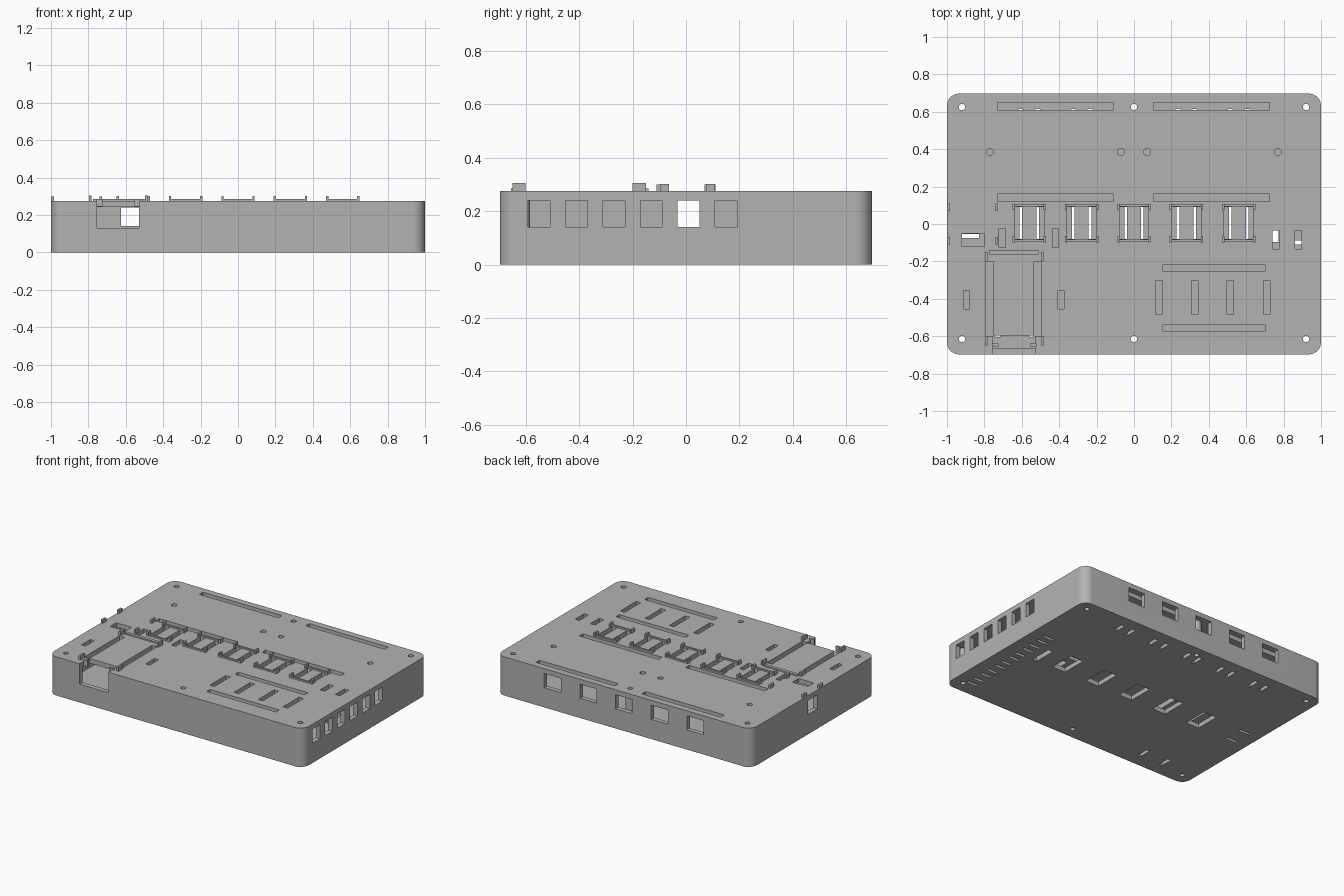
import bpy, bmesh
from mathutils import Matrix

cube = bpy.data.objects.get("Cube")
if cube:
    bpy.data.objects.remove(cube)

gray = bpy.data.materials.new("plain_gray")
gray.use_nodes = True
COLOR = (0.45, 0.45, 0.45, 1)
gray.diffuse_color = COLOR
gray.node_tree.nodes["Principled BSDF"].inputs["Base Color"].default_value = COLOR

TOP, WALL = 0.275, 0.033
COLUMNS = [-0.56, -0.28, 0, 0.28, 0.56]
SCREWS = [(x, y) for x in (-0.92, 0, 0.92) for y in (-0.615, 0.625)]


def box(bm, x0, x1, y0, y1, z0, z1):
    m = Matrix.Translation(((x0 + x1) / 2, (y0 + y1) / 2, (z0 + z1) / 2))
    m = m @ Matrix.Diagonal((x1 - x0, y1 - y0, z1 - z0, 1))
    return bmesh.ops.create_cube(bm, size=1, matrix=m)["verts"]


def rod(bm, x, y, r, z0, z1):
    m = Matrix.Translation((x, y, (z0 + z1) / 2))
    bmesh.ops.create_cone(bm, cap_ends=True, segments=24, radius1=r, radius2=r,
                          depth=z1 - z0, matrix=m)


def finish(bm, name):
    me = bpy.data.meshes.new(name)
    bm.to_mesh(me)
    bm.free()
    me.materials.append(gray)
    ob = bpy.data.objects.new(name, me)
    bpy.context.collection.objects.link(ob)
    return ob


def rounded_block(name, hx, hy, z0, z1, r):
    bm = bmesh.new()
    box(bm, -hx, hx, -hy, hy, z0, z1)
    edges = [e for e in bm.edges if abs(e.verts[0].co.z - e.verts[1].co.z) > 0.01]
    bmesh.ops.bevel(bm, geom=edges, offset=r, segments=10, profile=0.5, affect='EDGES')
    return finish(bm, name)


def subtract(ob, bm, name):
    cutter = bm if isinstance(bm, bpy.types.Object) else finish(bm, name)
    cutter.hide_render = True
    mod = ob.modifiers.new(name, 'BOOLEAN')
    mod.operation, mod.solver, mod.object = 'DIFFERENCE', 'EXACT', cutter
    mod.use_self = True
    bpy.context.view_layer.objects.active = ob
    bpy.ops.object.modifier_apply(modifier=name)
    bpy.data.objects.remove(cutter)


def smooth(ob):
    bpy.ops.object.select_all(action='DESELECT')
    ob.select_set(True)
    bpy.context.view_layer.objects.active = ob
    bpy.ops.object.shade_smooth_by_angle()


# Hollow enclosure
case = rounded_block("case", 1, 0.697, 0, TOP, 0.065)
subtract(case, rounded_block("cavity", 1 - WALL, 0.697 - WALL, WALL, TOP - WALL, 0.035), "cavity")

# Openings in the side walls
cut = bmesh.new()
for i in range(6):
    y = -0.55 + 0.14 * i
    box(cut, 0.94, 1.05, y - 0.041, y + 0.041, 0.14, 0.24)
for x in COLUMNS:
    box(cut, x - 0.065, x + 0.065, 0.64, 0.75, 0.14, 0.24)
box(cut, -1.05, -0.94, -0.045, 0.06, 0.14, 0.24)
box(cut, -0.755, -0.53, -0.75, -0.595, 0.13, 0.35)
subtract(case, cut, "wall_openings")

# Slots and holes in the top plate
cut = bmesh.new()


def top_slot(x, y, w, d):
    box(cut, x - w / 2, x + w / 2, y - d / 2, y + d / 2, 0.22, 0.3)


for x in (-0.42, 0.415):
    for y in (0.14, 0.63):
        top_slot(x, y, 0.62, 0.04)
for y in (-0.235, -0.555):
    top_slot(0.428, y, 0.545, 0.038)
for x in (0.135, 0.325, 0.515, 0.71):
    top_slot(x, -0.393, 0.036, 0.18)
for x in (-0.895, -0.39):
    top_slot(x, -0.405, 0.032, 0.1)
for x in (-0.705, -0.42):
    top_slot(x, -0.075, 0.034, 0.1)
for x in (0.757, 0.877):
    top_slot(x, -0.085, 0.035, 0.1)
top_slot(-0.86, -0.085, 0.12, 0.068)
for x in COLUMNS:
    for s in (-1, 1):
        top_slot(x + s * 0.058, 0.005, 0.04, 0.17)
for x in (-0.77, -0.515):
    top_slot(x, -0.4, 0.04, 0.4)
for x in (-0.77, -0.07, 0.07, 0.77):
    rod(cut, x, 0.385, 0.019, 0.22, 0.3)
subtract(case, cut, "top_slots")

# Slots in the floor
cut = bmesh.new()


def floor_slot(x, y, w, d):
    box(cut, x - w / 2, x + w / 2, y - d / 2, y + d / 2, -0.05, 0.06)


for x in COLUMNS:
    floor_slot(x, 0.005, 0.104, 0.18)
    for s in (-1, 1):
        floor_slot(x + s * 0.045, 0.575, 0.025, 0.08)
for i in range(6):
    for s in (-1, 1):
        floor_slot(0.87, -0.55 + 0.14 * i + s * 0.032, 0.08, 0.022)
floor_slot(0.755, -0.015, 0.035, 0.16)
for y in (-0.065, 0.065):
    floor_slot(-0.875, y, 0.09, 0.022)
for x in (-0.73, -0.55):
    floor_slot(x, -0.56, 0.025, 0.09)
subtract(case, cut, "floor_slots")

# Screw holes through both plates
cut = bmesh.new()
for x, y in SCREWS:
    rod(cut, x, y, 0.017, -0.05, 0.35)
subtract(case, cut, "screw_holes")
smooth(case)

# Hollow screw bosses inside the case
for i, (x, y) in enumerate(SCREWS):
    bm = bmesh.new()
    rod(bm, x, y, 0.032, WALL, TOP - WALL)
    boss = finish(bm, "screw_boss_%d" % (i + 1))
    bm = bmesh.new()
    rod(bm, x, y, 0.017, 0, TOP)
    subtract(boss, bm, "boss_bore")
    smooth(boss)

# Holder clips around each of the five positions
for i, x in enumerate(COLUMNS):
    bm = bmesh.new()
    for s in (-1, 1):
        yc = 0.005 + s * 0.086
        xs = sorted((yc - 0.017, yc + 0.017))
        for t in (-1, 1):
            box(bm, x + t * 0.083 - 0.006, x + t * 0.083 + 0.006, xs[0], xs[1], TOP - 0.01, 0.302)
        ye = 0.005 + s * 0.094
        box(bm, x - 0.077, x + 0.077, ye - 0.006, ye + 0.006, TOP - 0.01, 0.285)
    finish(bm, "module_clips_%d" % (i + 1))

# Corner clips and end stops of the large holder
bm = bmesh.new()
for x in (-0.79, -0.49):
    for y in (-0.175, -0.625):
        box(bm, x - 0.007, x + 0.007, y - 0.025, y + 0.025, TOP - 0.01, 0.305)
box(bm, -0.775, -0.51, -0.162, -0.14, TOP - 0.01, 0.285)
for x in (-0.742, -0.538):
    box(bm, x - 0.018, x + 0.018, -0.655, -0.64, TOP - 0.03, 0.285)
finish(bm, "large_holder_clips")

# Clips beside the single side opening
bm = bmesh.new()
for x in (-0.992, -0.733):
    for y in (-0.09, 0.09):
        box(bm, x - 0.007, x + 0.007, y - 0.02, y + 0.02, TOP - 0.01, 0.3)
finish(bm, "side_clips")
